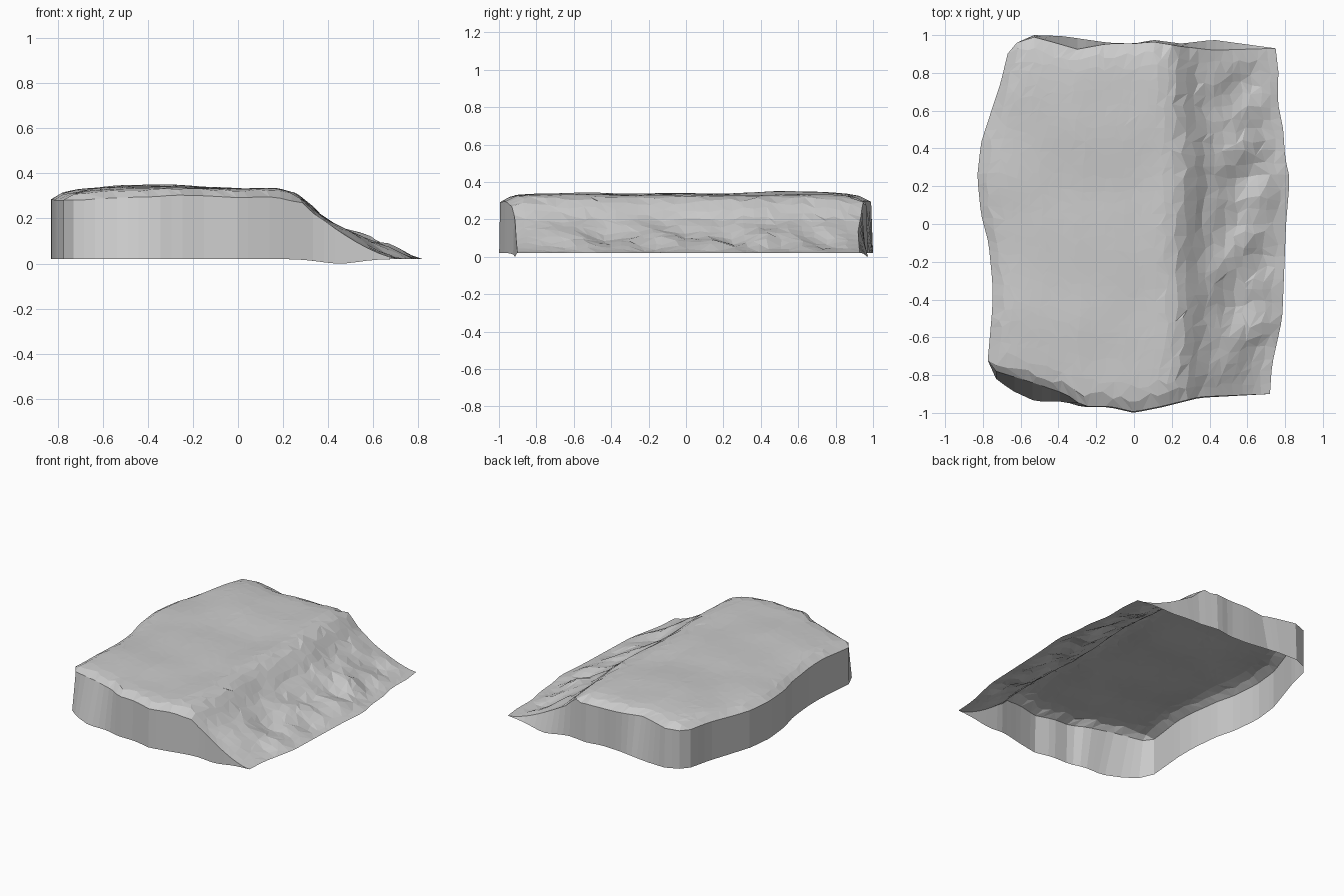
import bpy, bmesh, math, random
from mathutils import Vector, noise

if "Cube" in bpy.data.objects:
    bpy.data.objects.remove(bpy.data.objects["Cube"])

random.seed(4)
N = 30

# Top-view outlines: left/right give x along y, front/back give y along x
LEFT = [(-.78, -.73), (-.73, -.775), (-.45, -.75), (-.3, -.75), (-.1, -.77), (.05, -.81), (.25, -.83),
        (.43, -.81), (.6, -.755), (.75, -.705), (.9, -.67), (.96, -.62)]
RIGHT = [(-.9, .72), (-.75, .73), (-.5, .785), (0, .805), (.24, .825), (.35, .80),
         (.5, .79), (.65, .76), (.8, .765), (.93, .75)]
FRONT_TOP = [(-.73, -.78), (-.55, -.835), (-.36, -.9), (-.27, -.965), (-.13, -.965), (0, -.995), (.15, -.965),
             (.35, -.915), (.72, -.9)]
FRONT_BASE = [(-.73, -.82), (-.65, -.88), (-.52, -.94), (-.37, -.94), (-.27, -.97), (-.13, -.97), (0, -1),
              (.15, -.97), (.35, -.92), (.72, -.9)]
BACK_TOP = [(-.62, .96), (-.53, .99), (-.42, .96), (-.3, .925), (-.14, .955), (0, .955), (.1, .965),
            (.25, .94), (.42, .92), (.75, .93)]
BACK_BASE = [(-.62, .96), (-.53, 1), (-.38, .995), (-.14, .96), (0, .955), (.1, .975), (.25, .955),
             (.42, .975), (.75, .93)]
# Height profile of the plateau and the ridge, and the ridge's wander along y
PLATEAU = [(-.85, .325), (-.7, .328), (-.5, .34), (-.3, .345), (0, .33), (.16, .333), (.24, .315),
           (.30, .265), (.36, .205)]
RIDGE = [(-1, 0), (-.6, .02), (-.2, -.01), (.1, .0), (.35, .02), (.6, -.01), (.95, -.05)]


def interp(pts, t):
    if t <= pts[0][0]:
        return pts[0][1]
    for (a, p), (b, q) in zip(pts, pts[1:]):
        if t <= b:
            return p + (q - p) * (t - a) / (b - a)
    return pts[-1][1]


def along(pts, t):
    """Point at fraction t of an outline: (parameter, value)."""
    s = pts[0][0] + (pts[-1][0] - pts[0][0]) * t
    return s, interp(pts, s)


def patch(u, v):
    """Blend the four outlines into a filled sheet."""
    ly, lx = along(LEFT, v)
    ry, rx = along(RIGHT, v)
    f = Vector(along(FRONT_TOP, u))
    b = Vector(along(BACK_TOP, u))
    lft, rgt = Vector((lx, ly)), Vector((rx, ry))
    c00, c10 = Vector((-.73, -.78)), Vector((.72, -.9))
    c01, c11 = Vector((-.62, .96)), Vector((.75, .93))
    return (lft * (1 - u) + rgt * u + f * (1 - v) + b * v
            - (c00 * (1 - u) * (1 - v) + c10 * u * (1 - v) + c01 * (1 - u) * v + c11 * u * v))


def height(x, y, u, v):
    xs = x - interp(RIDGE, y)
    edge = min(u * 1.55, v * 1.85, (1 - v) * 1.85)
    n = noise.noise(Vector((x * 3, y * 3, 1.7)))
    if xs < .36:
        return interp(PLATEAU, xs) + .012 * n - .042 * math.exp(-edge / .045) * (1 if xs < .25 else .3)
    # Scree slope running out to a thin edge
    start = .36 + interp(RIDGE, y)
    end = interp(RIGHT, y)
    t = min(1, max(0, (x - start) / (end - start)))
    side = math.exp(-min(v, 1 - v) / .06)
    lump = noise.noise(Vector((x * 5, y * 6, 9))) * .05 * math.sin(math.pi * t)
    return max(.02, .02 + .185 * (1 - t) ** (1.25 + .25 * side) + lump * (1 - side))


bm = bmesh.new()
grid = []
for j in range(N + 1):
    row = []
    for i in range(N + 1):
        u, v = i / N, j / N
        if 0 < i < N and 0 < j < N:
            u += random.uniform(-.3, .3) / N
            v += random.uniform(-.3, .3) / N
        p = patch(u, v)
        row.append(bm.verts.new((p.x, p.y, .02 if i == N else height(p.x, p.y, u, v))))
    grid.append(row)

# Faceted top surface
for j in range(N):
    for i in range(N):
        a, b, c, d = grid[j][i], grid[j][i + 1], grid[j + 1][i + 1], grid[j + 1][i]
        if random.random() < .5:
            bm.faces.new((a, b, c)), bm.faces.new((a, c, d))
        else:
            bm.faces.new((a, b, d)), bm.faces.new((b, c, d))


# Upright walls on the front, left and back; the underside stays open
def base(i, j):
    co = grid[j][i].co
    x, y = co.x, co.y
    if j == 0:
        y = min(y, interp(FRONT_BASE, x))
    elif j == N:
        y = max(y, interp(BACK_BASE, x))
    z = .02 - .02 * math.exp(-((x - .45) / .12) ** 2) if j in (0, N) and x > 0 else .02
    return bm.verts.new((x, y, z))


rim = [(i, 0) for i in range(N - 1, -1, -1)] + [(0, j) for j in range(1, N + 1)] + [(i, N) for i in range(1, N)]
top = [grid[0][N]] + [grid[j][i] for i, j in rim] + [grid[N][N]]
low = [grid[0][N]] + [base(i, j) for i, j in rim] + [grid[N][N]]
for k in range(len(top) - 1):
    face = []
    for vert in (top[k], top[k + 1], low[k + 1], low[k]):
        if vert not in face:
            face.append(vert)
    bm.faces.new(face)

bmesh.ops.recalc_face_normals(bm, faces=bm.faces)
bm.faces.ensure_lookup_table()
if bm.faces[N * N].normal.z < 0:
    bmesh.ops.reverse_faces(bm, faces=bm.faces)

mesh = bpy.data.meshes.new("rock_ledge")
bm.to_mesh(mesh)
bm.free()
bpy.context.collection.objects.link(bpy.data.objects.new("rock_ledge", mesh))
